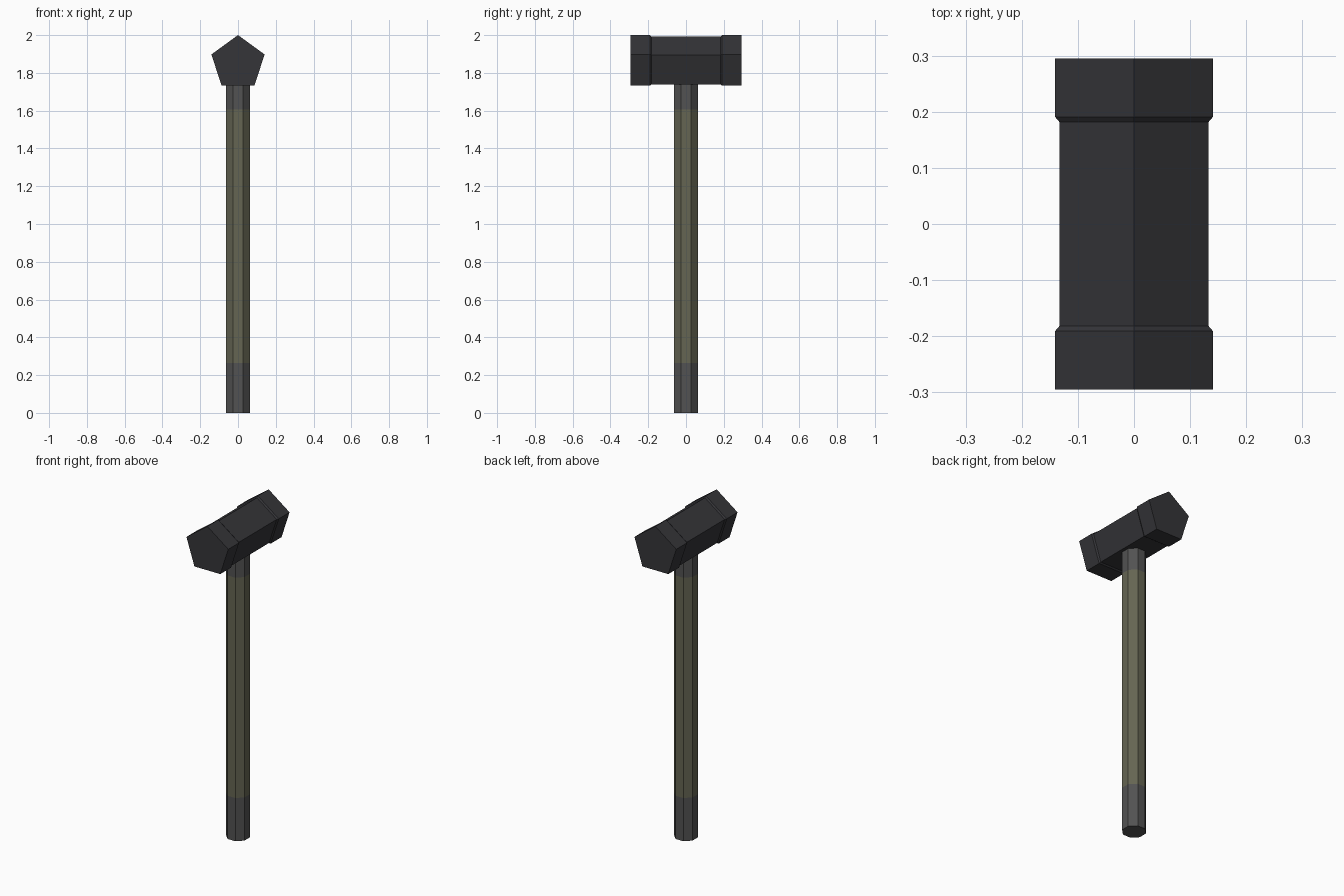
import bpy
import bmesh
from math import sin, cos, pi

if "Cube" in bpy.data.objects:
    bpy.data.objects.remove(bpy.data.objects["Cube"])


def material(name, rgb):
    m = bpy.data.materials.new(name)
    m.diffuse_color = (*rgb, 1)
    m.use_nodes = True
    m.node_tree.nodes["Principled BSDF"].inputs["Base Color"].default_value = m.diffuse_color
    return m


def loft(name, rings, mats, mat_ids):
    """Skin a list of closed rings, cap both ends, one material id per band."""
    bm = bmesh.new()
    loops = [[bm.verts.new(p) for p in ring] for ring in rings]
    n = len(loops[0])
    for a, b, mi in zip(loops, loops[1:], mat_ids):
        for i in range(n):
            j = (i + 1) % n
            bm.faces.new((a[i], a[j], b[j], b[i])).material_index = mi
    bm.faces.new(loops[0][::-1]).material_index = mat_ids[0]
    bm.faces.new(loops[-1]).material_index = mat_ids[-1]
    bmesh.ops.recalc_face_normals(bm, faces=bm.faces)
    me = bpy.data.meshes.new(name)
    bm.to_mesh(me)
    bm.free()
    for m in mats:
        me.materials.append(m)
    ob = bpy.data.objects.new(name, me)
    bpy.context.collection.objects.link(ob)
    return ob


iron = material("dark_iron", (0.035, 0.035, 0.04))
wrap = material("grey_wrap", (0.085, 0.085, 0.085))
wood = material("olive_wood", (0.13, 0.13, 0.085))

# Octagonal handle with flats facing front and sides: grip, shaft, collar
R = 0.0625 / cos(pi / 8)
handle_rings = [[(R * cos(pi / 8 + k * pi / 4), R * sin(pi / 8 + k * pi / 4), z)
                 for k in range(8)] for z in (0, 0.263, 1.605, 1.745)]
loft("handle", handle_rings, [wrap, wood], [0, 1, 0])

# Pentagonal head along y, stepped up to larger striking ends
CZ = 1.852
half = [(0.182, 0.14), (0.191, 0.148), (0.295, 0.148)]
stations = [(-y, r) for y, r in reversed(half)] + half
head_rings = [[(r * sin(k * 2 * pi / 5), y, CZ + r * cos(k * 2 * pi / 5))
               for k in range(5)] for y, r in stations]
loft("hammer_head", head_rings, [iron], [0] * 5)
